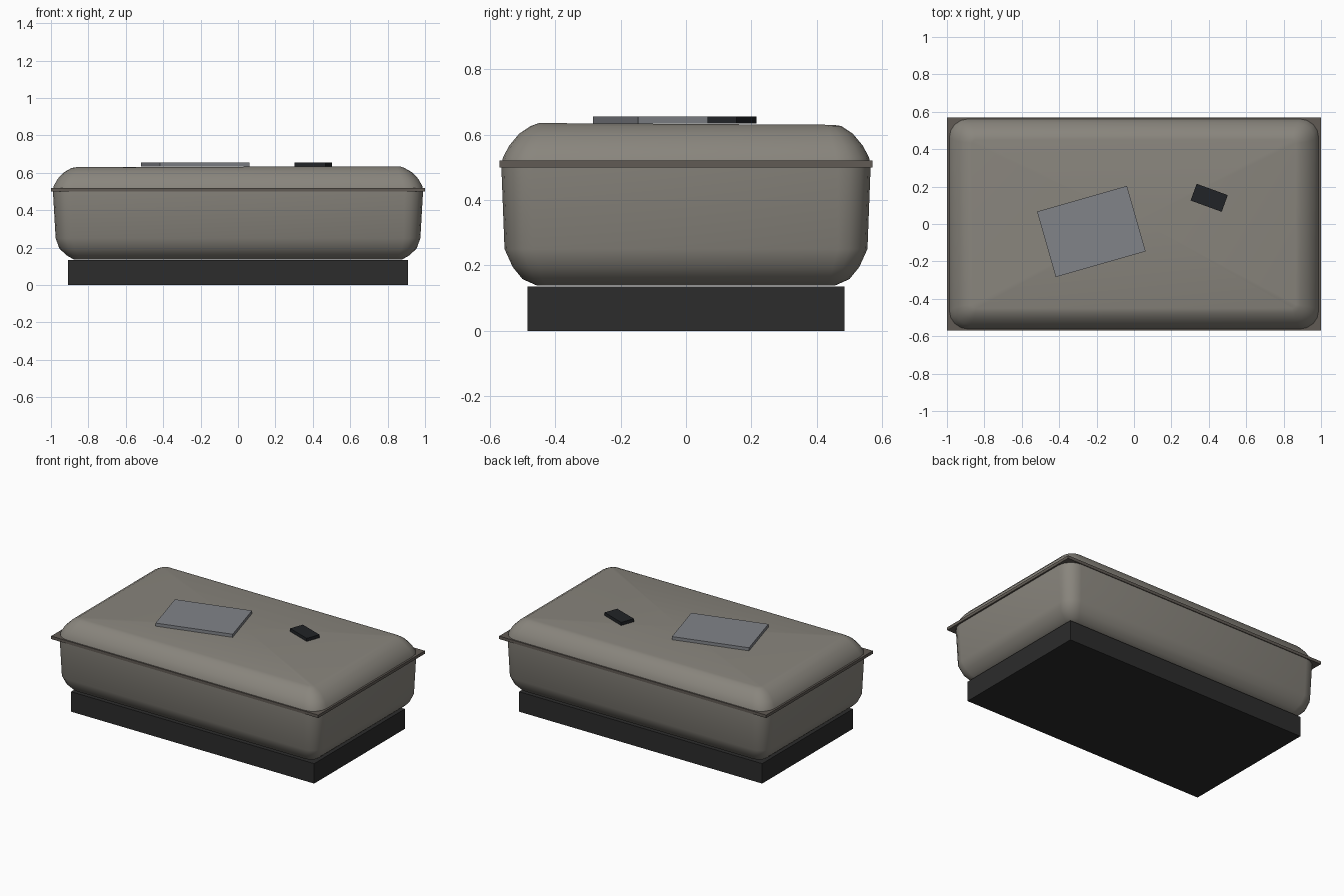
import bpy, bmesh, math

if "Cube" in bpy.data.objects:
    bpy.data.objects.remove(bpy.data.objects["Cube"])


def material(name, rgb):
    m = bpy.data.materials.new(name)
    m.diffuse_color = (*rgb, 1)
    m.use_nodes = True
    m.node_tree.nodes["Principled BSDF"].inputs["Base Color"].default_value = m.diffuse_color
    return m


fabric = material("fabric", (0.25, 0.235, 0.205))
piping = material("piping", (0.12, 0.105, 0.09))
plinth = material("plinth", (0.025, 0.025, 0.025))
cover = material("cover", (0.22, 0.23, 0.25))
black = material("black", (0.015, 0.017, 0.02))


def box(name, size, loc, mat, turn=0):
    bpy.ops.mesh.primitive_cube_add(size=1, location=loc, rotation=(0, 0, math.radians(turn)))
    ob = bpy.context.object
    ob.name = name
    ob.scale = size
    ob.data.materials.append(mat)
    return ob


def outline(hx, hy, r, steps=4):
    """Rounded rectangle, anticlockwise."""
    pts = []
    for q, (sx, sy) in enumerate([(1, 1), (-1, 1), (-1, -1), (1, -1)]):
        for i in range(steps + 1):
            a = math.pi / 2 * (q + i / steps)
            pts.append((sx * (hx - r) + r * math.cos(a), sy * (hy - r) + r * math.sin(a)))
    return pts


def loft(name, profile, mat, top_peak=None):
    """Stack rounded rectangles (half x, half y, corner radius, z) into a cushion."""
    bm = bmesh.new()
    rings = [[bm.verts.new((x, y, z)) for x, y in outline(hx, hy, r)] for hx, hy, r, z in profile]
    n = len(rings[0])
    for a, b in zip(rings, rings[1:]):
        for i in range(n):
            j = (i + 1) % n
            bm.faces.new((a[i], a[j], b[j], b[i]))
    bm.faces.new(rings[0][::-1])
    # top panel fans out from a slightly sunken middle
    if top_peak:
        for v in rings[-1][-5:]:
            v.co.z += top_peak
        mid = bm.verts.new((0.02, 0.02, profile[-1][3]))
        for i in range(n):
            bm.faces.new((rings[-1][i], rings[-1][(i + 1) % n], mid))
    else:
        bm.faces.new(rings[-1])
    me = bpy.data.meshes.new(name)
    bm.to_mesh(me)
    bm.free()
    ob = bpy.data.objects.new(name, me)
    bpy.context.collection.objects.link(ob)
    me.materials.append(mat)
    bpy.context.view_layer.objects.active = ob
    bpy.ops.object.select_all(action='DESELECT')
    ob.select_set(True)
    bpy.ops.object.shade_smooth_by_angle(angle=math.radians(35))
    return ob


# recessed plinth
box("base", (1.82, 0.97, 0.135), (0, 0, 0.0675), plinth)

# upholstered body
loft("body", [
    (0.88, 0.455, 0.03, 0.138),
    (0.915, 0.50, 0.06, 0.158),
    (0.955, 0.53, 0.08, 0.195),
    (0.975, 0.555, 0.09, 0.25),
    (0.99, 0.565, 0.10, 0.51)], fabric)

# top cushion
loft("cushion", [
    (0.99, 0.563, 0.10, 0.51),
    (0.985, 0.56, 0.10, 0.53),
    (0.965, 0.54, 0.09, 0.567),
    (0.93, 0.51, 0.07, 0.603),
    (0.89, 0.475, 0.04, 0.626),
    (0.865, 0.45, 0.02, 0.630)], fabric, top_peak=0.005)

# flat piping around the seam
box("seam_trim", (2.0, 1.14, 0.02), (0, 0, 0.51), piping)

# objects lying on top
box("book", (0.5, 0.364, 0.021), (-0.228, -0.04, 0.644), cover, 16)
box("remote", (0.177, 0.095, 0.021), (0.402, 0.14, 0.644), black, -20)
